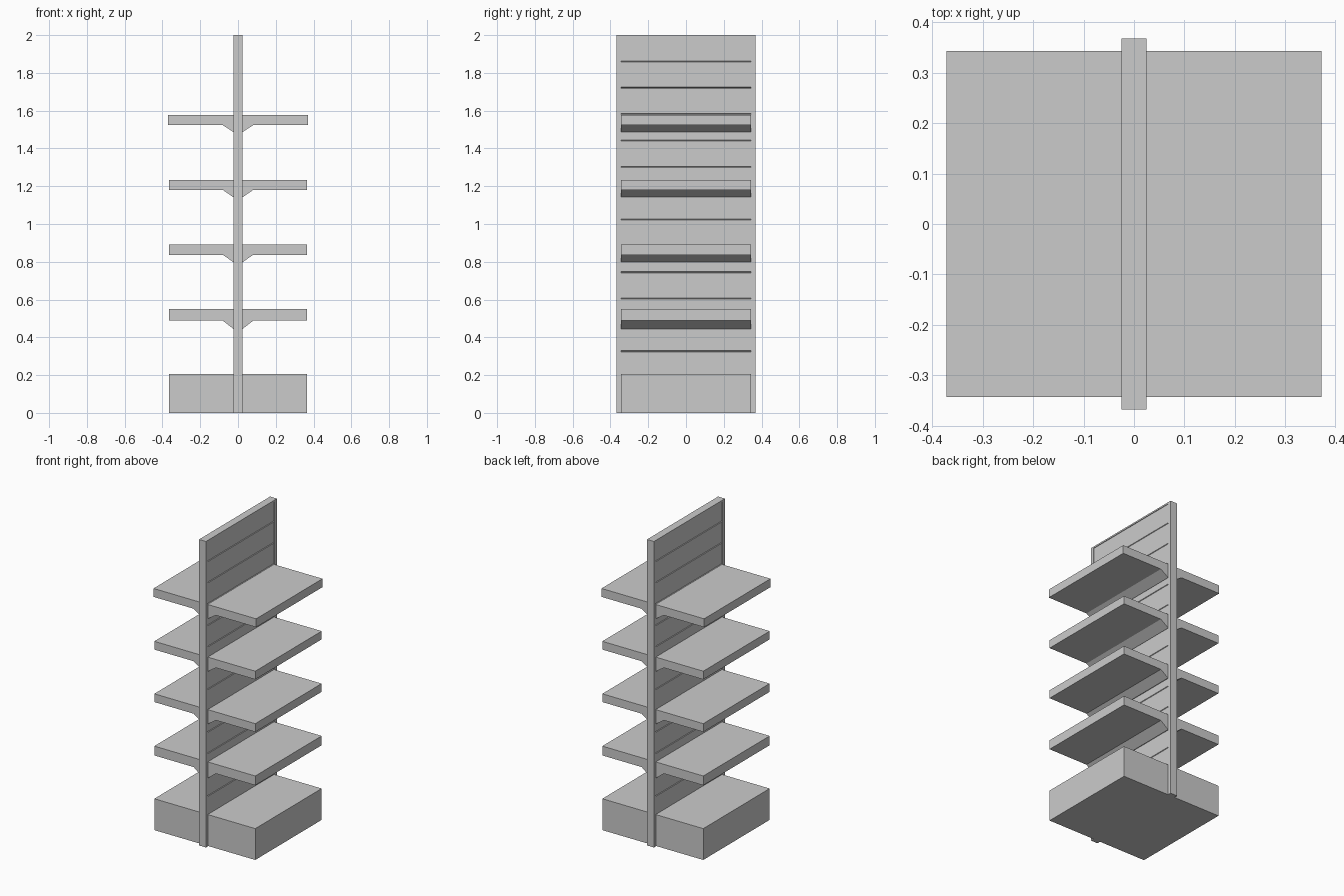
import bpy

if "Cube" in bpy.data.objects:
    bpy.data.objects.remove(bpy.data.objects["Cube"])


def extrude_y(name, profile, y0, y1):
    """Solid made from an (x, z) profile extruded along y."""
    n = len(profile)
    verts = [(x, y, z) for y in (y0, y1) for x, z in profile]
    faces = [tuple(range(n)), tuple(range(2 * n - 1, n - 1, -1))]
    faces += [(i, i + n, (i + 1) % n + n, (i + 1) % n) for i in range(n)]
    mesh = bpy.data.meshes.new(name)
    mesh.from_pydata(verts, [], faces)
    # orient outward whichever way the profile winds
    area = sum(profile[i][0] * profile[(i + 1) % n][1]
               - profile[(i + 1) % n][0] * profile[i][1] for i in range(n))
    if area < 0:
        mesh.flip_normals()
    ob = bpy.data.objects.new(name, mesh)
    bpy.context.collection.objects.link(ob)
    return ob


def box(name, x0, x1, y0, y1, z0, z1):
    return extrude_y(name, [(x0, z0), (x1, z0), (x1, z1), (x0, z1)], y0, y1)


POST = 0.025      # half width of the uprights
PANEL = 0.021     # half thickness of the back panel
HALF_Y = 0.343    # half length of the shelves
OUTER_Y = 0.367   # outer face of the uprights

# Uprights at both ends and the cap between them
box("front_upright", -POST, POST, -OUTER_Y, -HALF_Y, 0, 2)
box("rear_upright", -POST, POST, HALF_Y, OUTER_Y, 0, 2)
box("top_cap", -POST, POST, -HALF_Y, HALF_Y, 1.99, 2)

# Slatted centre panel: one profile with shallow horizontal grooves
pitch, gap, depth = 0.1395, 0.003, 0.004
side = [(PANEL, 1.99)]
z = 2 - pitch
while z > 0.1:
    side += [(PANEL, z + gap), (PANEL - depth, z),
             (PANEL, z - gap)]
    z -= pitch
side.append((PANEL, 0))
extrude_y("back_panel", side + [(-x, z) for x, z in reversed(side)],
          -HALF_Y, HALF_Y)

# Shelves and base plinths on both sides
shelves = [(0.445, 0.488, 0.549, 0.365), (0.798, 0.837, 0.891, 0.365),
           (1.142, 1.180, 1.234, 0.365), (1.487, 1.523, 1.578, 0.371)]
for s, label in ((1, "right"), (-1, "left")):
    box(f"{label}_base", min(s * PANEL, s * 0.365), max(s * PANEL, s * 0.365),
        -HALF_Y, HALF_Y, 0, 0.205)
    for i, (low, under, top, reach) in enumerate(shelves, 1):
        profile = [(PANEL, low), (POST, low), (0.08, under), (reach, under),
                   (reach, top), (PANEL, top)]
        extrude_y(f"{label}_shelf_{i}", [(s * x, z) for x, z in profile],
                  -HALF_Y, HALF_Y)
